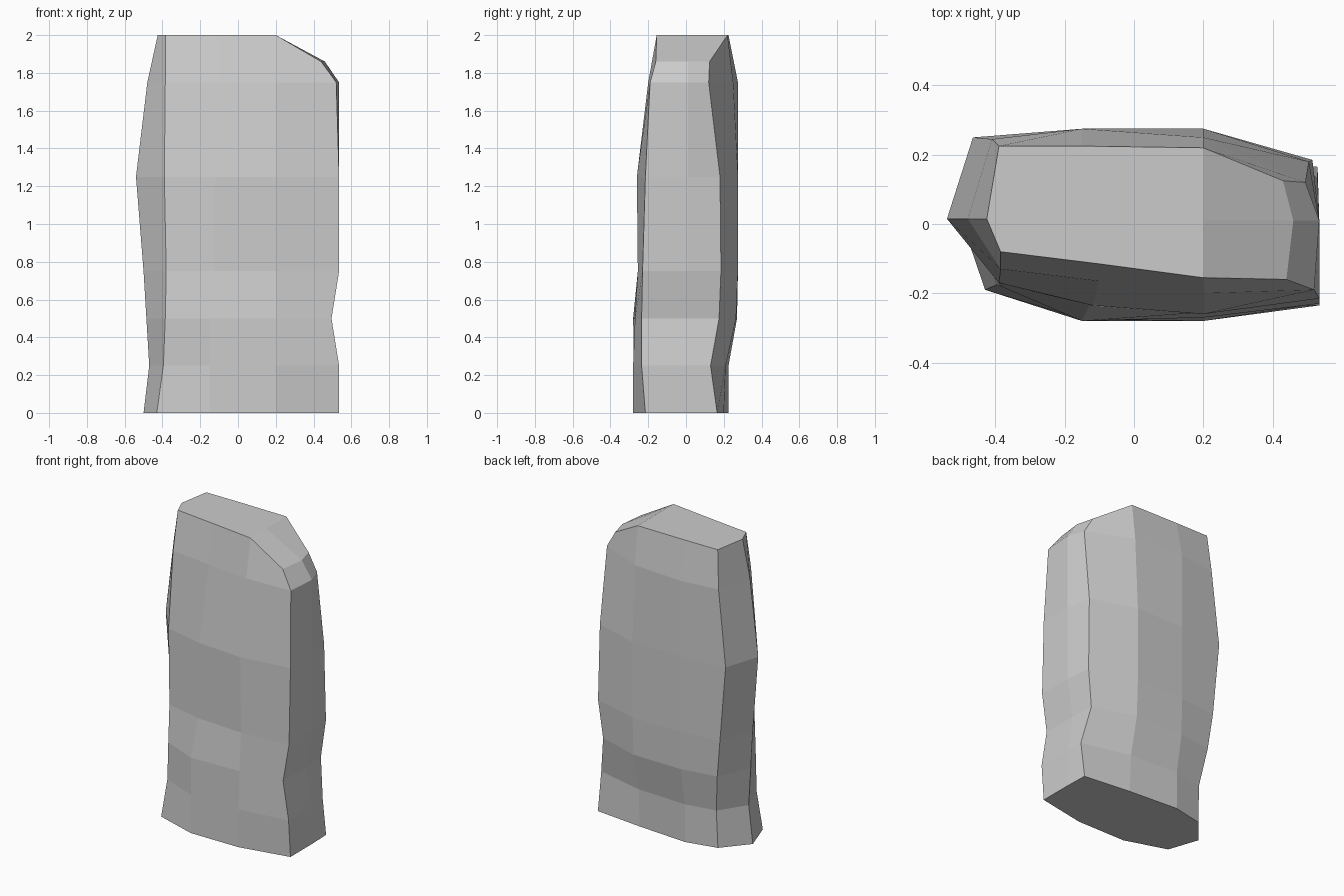
import bpy
import bmesh

default_cube = bpy.data.objects.get("Cube")
if default_cube:
    bpy.data.objects.remove(default_cube, do_unlink=True)

# Stone colour
stone = bpy.data.materials.new("stone_grey")
stone.use_nodes = True
grey = (0.6, 0.6, 0.6, 1)
stone.diffuse_color = grey
stone.node_tree.nodes["Principled BSDF"].inputs["Base Color"].default_value = grey

# Heights of the stacked outlines; the right shoulder is chipped lower
heights = [0, .25, .5, .75, 1.25, 1.75, 2]
shoulder_heights = heights[:-1] + [1.86]
levels = len(heights)


def profile(values):
    """Expand a constant into one value for every level."""
    return list(values) if isinstance(values, (list, tuple)) else [values] * levels


def column(bm, xs, ys, zs=heights):
    """Add one vertical chain of vertices following two profiles."""
    return [bm.verts.new(co) for co in zip(profile(xs), profile(ys), zs)]


bm = bmesh.new()

# Columns run round the pillar, starting at the left of the front side
front_left_x = (-.43, -.395, -.385, -.38, -.39, -.385, -.385)
front_left_y = (-.19, -.175, -.18, -.175, -.17, -.13, -.08)
front_left = column(bm, front_left_x, front_left_y)

front_inner_y = (-.28, -.275, -.28, -.235, -.235, -.165, -.115)
front_outer_y = (-.28, -.28, -.27, -.255, -.26, -.2, -.155)
front_inner = column(bm, (-.15, -.15, -.15, -.13, -.12, -.1, -.1), front_inner_y)
front_outer = column(bm, .2, front_outer_y)

# Chipped right side
side_front_x = (.535, .535, .495, .535, .535, .52, .44)
side_front_y = (-.215, -.235, -.235, -.23, -.215, -.19, -.16)
side_front = column(bm, side_front_x, side_front_y, shoulder_heights)

side_middle_x = (.535, .535, .495, .535, .535, .535, .46)
side_middle = column(bm, side_middle_x, .01, shoulder_heights)

side_back_x = (.53, .53, .485, .515, .505, .495, .43)
side_back_y = (.165, .13, .175, .185, .18, .12, .125)
side_back = column(bm, side_back_x, side_back_y, shoulder_heights)

# Back side
back_outer_y = (.2, .21, .265, .275, .275, .25, .22)
back_inner_y = (.225, .225, .27, .275, .275, .275, .225)
back_outer = column(bm, .2, back_outer_y)
back_inner = column(bm, -.15, back_inner_y)

back_left_x = (-.36, -.355, -.39, -.42, -.465, -.41, -.39)
back_left_y = (.18, .19, .23, .245, .25, .245, .225)
back_left = column(bm, back_left_x, back_left_y)

# Left ridge
ridge_x = (-.5, -.47, -.485, -.5, -.54, -.48, -.425)
ridge = column(bm, ridge_x, .015)

columns = [front_left, front_inner, front_outer, side_front, side_middle,
           side_back, back_outer, back_inner, back_left, ridge]

# Skin neighbouring columns with flat facets
for left, right in zip(columns, columns[1:] + columns[:1]):
    for low in range(levels - 1):
        high = low + 1
        bm.faces.new((left[low], right[low], right[high], left[high]))

# Underside, flat top and sloping shoulder facets
bm.faces.new([chain[0] for chain in reversed(columns)])
crest = bm.verts.new((.2, .01, heights[-1]))
flat_top = (back_outer, back_inner, back_left, ridge, front_left, front_inner, front_outer)
bm.faces.new([chain[-1] for chain in flat_top] + [crest])
for chains in ((front_outer, side_front, side_middle),
               (side_middle, side_back, back_outer)):
    bm.faces.new([chain[-1] for chain in chains] + [crest])

bmesh.ops.recalc_face_normals(bm, faces=bm.faces[:])
mesh = bpy.data.meshes.new("stone_pillar")
bm.to_mesh(mesh)
bm.free()
mesh.materials.append(stone)
pillar = bpy.data.objects.new("stone_pillar", mesh)
bpy.context.collection.objects.link(pillar)
